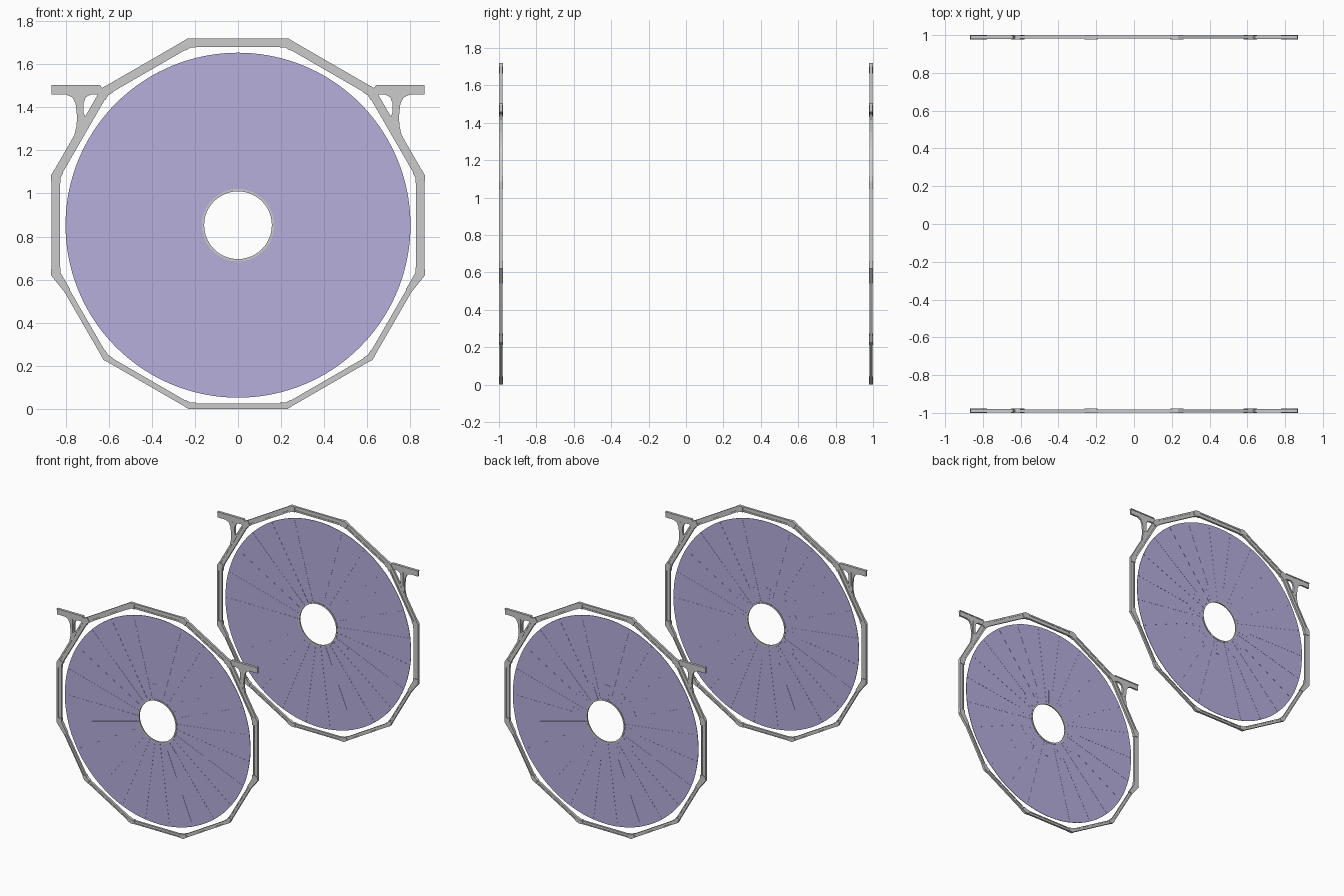
import bpy, bmesh, math
from math import sin, cos, tan, radians

if "Cube" in bpy.data.objects:
    bpy.data.objects.remove(bpy.data.objects["Cube"])

CZ = 0.853            # height of the wheel centre
YS = {"front": -0.989, "back": 0.989}

skin = bpy.data.materials.new("lavender_panel")
skin.diffuse_color = (0.47, 0.43, 0.72, 0.8)
skin.use_nodes = True
skin.node_tree.nodes["Principled BSDF"].inputs["Base Color"].default_value = skin.diffuse_color


def prism(bm, pts, depth, y):
    """Extrude an x/z outline symmetrically about y."""
    ring = [[bm.verts.new((px, y + s * depth / 2, pz)) for px, pz in pts] for s in (-1, 1)]
    bm.faces.new(ring[0])
    bm.faces.new(ring[1][::-1])
    n = len(pts)
    for i in range(n):
        j = (i + 1) % n
        bm.faces.new((ring[0][i], ring[1][i], ring[1][j], ring[0][j]))


def finish(bm, name, mat=None):
    bmesh.ops.recalc_face_normals(bm, faces=bm.faces)
    me = bpy.data.meshes.new(name)
    bm.to_mesh(me)
    bm.free()
    ob = bpy.data.objects.new(name, me)
    bpy.context.collection.objects.link(ob)
    if mat:
        me.materials.append(mat)
    return ob


def polar(r, a):
    return (r * cos(a), CZ + r * sin(a))


def on_bar(a, s, k):
    """Point at apothem a and distance s along polygon side k."""
    t = radians(30 * k)
    return (a * cos(t) - s * sin(t), CZ + a * sin(t) + s * cos(t))


def bar(bm, k, inner, outer, depth, y):
    h = tan(radians(15))
    prism(bm, [on_bar(inner, -inner * h, k), on_bar(outer, -outer * h, k),
               on_bar(outer, outer * h, k), on_bar(inner, inner * h, k)], depth, y)


def limits(k):
    """Inner and outer apothem: the lower five sides are slimmer."""
    return (0.826, 0.866) if k % 12 <= 6 else (0.826, 0.852)


def sector(bm, r0, r1, a0, a1, depth, y, n=3):
    angs = [a0 + (a1 - a0) * i / n for i in range(n + 1)]
    prism(bm, [polar(r1, a) for a in angs] + [polar(r0, a) for a in reversed(angs)], depth, y)


def build_wheel(side, y):
    # twelve-sided frame bars with raised rails
    bm = bmesh.new()
    for k in range(12):
        i, o = limits(k)
        bar(bm, k, i, o, 0.010, y)
        w = (o - i) * 0.3
        bar(bm, k, i, i + w, 0.016, y)
        bar(bm, k, o - w, o, 0.016, y)
    finish(bm, side + "_frame_bars")

    # corner joints wrapping each pair of bars
    bm = bmesh.new()
    h = tan(radians(15))
    for k in range(12):
        (i1, o1), (i2, o2) = limits(k), limits(k + 1)
        o, i = max(o1, o2), i1 - 0.003
        length1 = 0.035 if o1 == o else 0.10
        length2 = 0.035 if o2 == o else 0.10
        prism(bm, [on_bar(o1, o * h - length1, k),
                   on_bar(o + 0.001, (o + 0.001) * h, k),
                   on_bar(o2, -(o * h - length2), k + 1),
                   on_bar(i, -(i * h - length2 + 0.01), k + 1),
                   on_bar(i, i * h, k),
                   on_bar(i, i * h - length1 + 0.01, k)], 0.022, y)
    finish(bm, side + "_corner_joints")

    # shoulder brackets: arm and post in one outline, plus a thin stiffening rib
    outline = [(0.865, 1.503), (0.865, 1.458), (0.795, 1.458), (0.768, 1.446),
               (0.753, 1.415), (0.746, 1.35), (0.750, 1.31), (0.762, 1.255),
               (0.735, 1.285), (0.705, 1.345), (0.716, 1.375), (0.716, 1.42),
               (0.706, 1.447), (0.685, 1.458), (0.640, 1.458), (0.625, 1.480), (0.640, 1.503)]
    rib = [(0.727, 1.455), (0.738, 1.455), (0.738, 1.35), (0.727, 1.35)]
    lip = [(0.64, 1.503), (0.865, 1.503), (0.865, 1.495), (0.64, 1.495)]
    bm = bmesh.new()
    for sx in (-1, 1):
        for pts, d in ((outline, 0.014), (rib, 0.018), (lip, 0.020)):
            prism(bm, [(sx * px, pz) for px, pz in pts], d, y)
    finish(bm, side + "_shoulder_brackets")

    # disc of 48 thin gores, alternately stepped
    bm = bmesh.new()
    step = 2 * math.pi / 48
    for k in range(48):
        off = 0.0005 if k % 2 else -0.0005
        sector(bm, 0.162, 0.80, k * step, (k + 1) * step, 0.003, y + off)
    finish(bm, side + "_disc_panels", skin)

    # short root plates around the hub
    bm = bmesh.new()
    for k in range(12):
        a = k * 4 * step
        sector(bm, 0.166, 0.285, a, a + step, 0.005, y)
    finish(bm, side + "_root_plates", skin)

    # hub rim around the central opening
    bm = bmesh.new()
    for k in range(48):
        sector(bm, 0.157, 0.168, k * step, (k + 1) * step, 0.010, y, 1)
    bmesh.ops.remove_doubles(bm, verts=bm.verts, dist=1e-5)
    inner = [f for f in bm.faces if abs(f.normal.y) < 0.5 and
             abs(math.hypot(f.calc_center_median().x, f.calc_center_median().z - CZ) - 0.1625) < 0.002]
    bmesh.ops.delete(bm, geom=inner, context='FACES_ONLY')
    finish(bm, side + "_hub_rim")


for side, y in YS.items():
    build_wheel(side, y)
